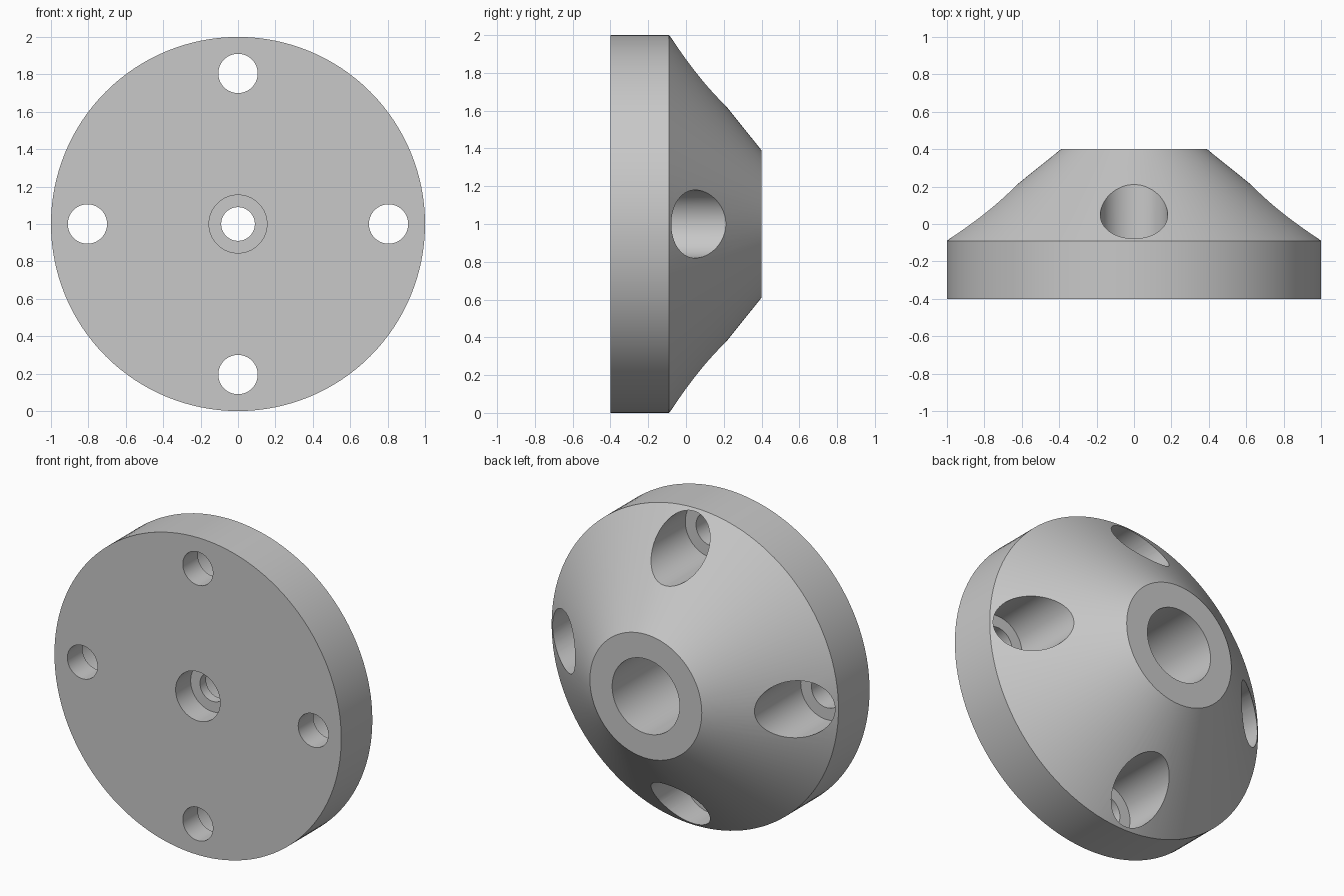
import bpy, bmesh, math

if "Cube" in bpy.data.objects:
    bpy.data.objects.remove(bpy.data.objects["Cube"])

SEG = 128


def lathe(name, profile, x=0.0, z=1.0, seg=SEG, closed=False):
    """Revolve (radius, y) points about an axis parallel to y at (x, z)."""
    bm = bmesh.new()
    rings = []
    for r, y in profile:
        if r == 0:
            rings.append([bm.verts.new((x, y, z))] * seg)
        else:
            rings.append([bm.verts.new((x + r * math.cos(2 * math.pi * i / seg), y,
                                        z + r * math.sin(2 * math.pi * i / seg)))
                          for i in range(seg)])
    pairs = list(zip(rings, rings[1:]))
    if closed:
        pairs.append((rings[-1], rings[0]))
    for a, b in pairs:
        for i in range(seg):
            j = (i + 1) % seg
            corners = list(dict.fromkeys((a[i], a[j], b[j], b[i])))
            bm.faces.new(corners)
    bmesh.ops.recalc_face_normals(bm, faces=bm.faces)
    mesh = bpy.data.meshes.new(name)
    bm.to_mesh(mesh)
    bm.free()
    obj = bpy.data.objects.new(name, mesh)
    bpy.context.collection.objects.link(obj)
    return obj


# Plain grey metal
grey = bpy.data.materials.new("grey_metal")
grey.diffuse_color = (0.58, 0.58, 0.58, 1)
grey.use_nodes = True
grey.node_tree.nodes["Principled BSDF"].inputs["Base Color"].default_value = grey.diffuse_color

# Flange with a cone hub and a stepped centre bore
flange = lathe("flange", [
    (1.0, -0.4), (1.0, -0.09), (0.39, 0.4),      # rim and cone
    (0.235, 0.4), (0.235, -0.19),                # rear bore
    (0.09, -0.19), (0.09, -0.25),                # narrow throat
    (0.155, -0.25), (0.155, -0.4),               # front recess
], closed=True)
flange.data.materials.append(grey)

# Four counterbored bolt holes
bpy.context.view_layer.objects.active = flange
flange.select_set(True)
for k in range(4):
    a = k * math.pi / 2
    cutter = lathe("bolt_hole_cutter", [
        (0, -0.5), (0.105, -0.5), (0.105, -0.25),
        (0.18, -0.25), (0.18, 0.6), (0, 0.6),
    ], x=0.805 * math.cos(a), z=1 + 0.805 * math.sin(a), seg=64)
    cutter.hide_render = True
    cutter.data.materials.append(grey)
    mod = flange.modifiers.new("bolt_hole", "BOOLEAN")
    mod.operation = "DIFFERENCE"
    mod.solver = "EXACT"
    mod.object = cutter
    bpy.ops.object.modifier_apply(modifier=mod.name)
    bpy.data.objects.remove(cutter, do_unlink=True)

# Smooth round walls, crisp rims
bpy.ops.object.shade_smooth_by_angle(angle=math.radians(25))
